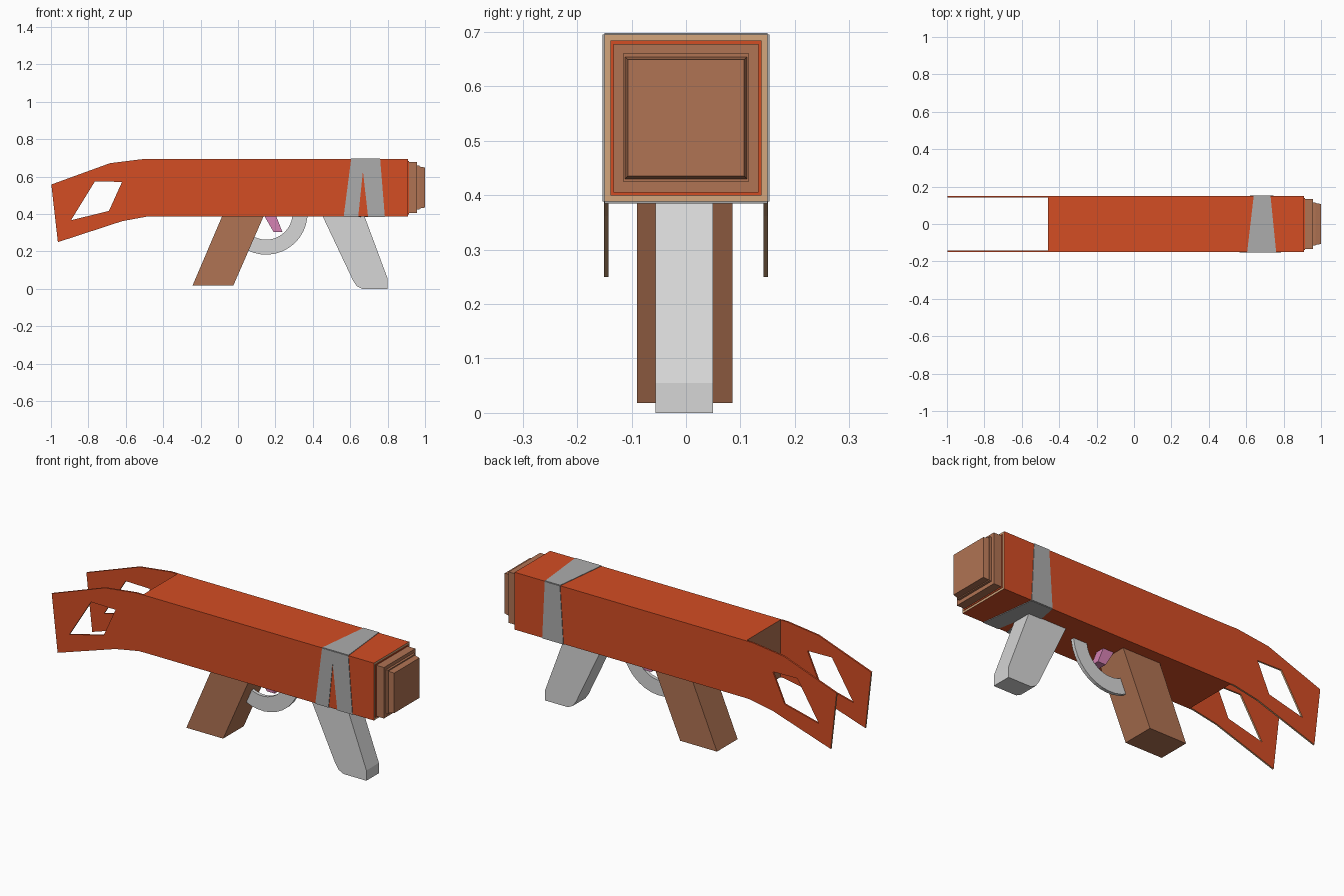
import bpy, bmesh, math
from mathutils import Vector

if "Cube" in bpy.data.objects:
    bpy.data.objects.remove(bpy.data.objects["Cube"])


def mat(name, r, g, b):
    m = bpy.data.materials.new(name)
    lin = [((c / 255 + 0.055) / 1.055) ** 2.4 for c in (r, g, b)]
    m.diffuse_color = (*lin, 1)
    m.use_nodes = True
    m.node_tree.nodes["Principled BSDF"].inputs["Base Color"].default_value = m.diffuse_color
    return m


ORANGE = mat("burnt orange", 212, 77, 36)
BROWN = mat("wood brown", 176, 115, 83)
TAN = mat("light tan", 212, 166, 124)
PALE = mat("pale grey", 214, 214, 214)
GREY = mat("tape grey", 172, 172, 172)
PINK = mat("trigger pink", 214, 130, 180)


def finish(name, bm, mats, rule=None):
    bmesh.ops.recalc_face_normals(bm, faces=bm.faces)
    bm.normal_update()
    if rule:
        for f in bm.faces:
            f.material_index = rule(f)
    me = bpy.data.meshes.new(name)
    bm.to_mesh(me)
    bm.free()
    for m in mats:
        me.materials.append(m)
    ob = bpy.data.objects.new(name, me)
    bpy.context.collection.objects.link(ob)
    return ob


def plate(name, loops, to3d, depth, mats, rule=None):
    """Extrude a 2D outline (first loop) with optional holes (other loops)."""
    bm = bmesh.new()
    edges = []
    for loop in loops:
        vs = [bm.verts.new(to3d(*p)) for p in loop]
        edges += [bm.edges.new((vs[i - 1], vs[i])) for i in range(len(vs))]
    if len(loops) == 1:
        bm.faces.new(vs)
    else:
        bmesh.ops.triangle_fill(bm, edges=edges, use_beauty=True)
    ext = bmesh.ops.extrude_face_region(bm, geom=bm.faces[:])
    moved = [v for v in ext["geom"] if isinstance(v, bmesh.types.BMVert)]
    bmesh.ops.translate(bm, verts=moved, vec=Vector(depth))
    return finish(name, bm, mats, rule)


def side_prism(name, pts, y0, y1, m):
    return plate(name, [pts], lambda x, z: (x, y0, z), (0, y1 - y0, 0), [m])


def box(name, x0, x1, hy, z0, z1, mats, rule=None, taper=0.0):
    """Box along x, narrowed by taper at its x1 end."""
    bm = bmesh.new()
    bmesh.ops.create_cube(bm, size=1)
    zc = (z0 + z1) / 2
    for v in bm.verts:
        t = taper if v.co.x > 0 else 0
        s = lambda c: 1 if c > 0 else -1
        v.co = (x1 if v.co.x > 0 else x0, s(v.co.y) * (hy - t),
                zc + s(v.co.z) * ((z1 - z0) / 2 - t))
    return finish(name, bm, mats, rule)


# Main body: orange shell, tan front rim, brown rear wall
BOT, TOP, HY = 0.388, 0.695, 0.15
box("body", -0.46, 0.91, HY, BOT, TOP, [ORANGE, TAN, BROWN],
    lambda f: 1 if f.normal.x > 0.9 else 2 if f.normal.x < -0.9 else 0)

# Stepped front block
box("front_seam", 0.905, 0.913, 0.139, 0.399, 0.684, [ORANGE])
box("front_step_outer", 0.905, 0.958, 0.133, 0.405, 0.678, [BROWN])
box("front_step_middle", 0.95, 0.97, 0.116, 0.425, 0.66, [BROWN])
front = box("front_step_inner", 0.97, 1.0, 0.112, 0.43, 0.654, [BROWN], taper=0.005)

# Side stock plates with a slanted window
outline = [(-0.46, TOP), (-0.5, TOP), (-0.685, 0.672), (-0.80, 0.63), (-0.998, 0.558),
           (-0.963, 0.25), (-0.62, 0.362), (-0.48, BOT), (-0.46, BOT)]
window = [(-0.765, 0.575), (-0.62, 0.572), (-0.69, 0.417), (-0.893, 0.367)]
for side, name in ((-1, "stock_plate_front"), (1, "stock_plate_back")):
    plate(name, [outline, window], lambda x, z: (x, side * 0.142, z), (0, side * 0.009, 0),
          [ORANGE, TAN],
          lambda f: 1 if abs(f.normal.y) < 0.5 and f.normal.z < 0.3 else 0)

# Rear grip and front grip
side_prism("rear_grip", [(-0.08, 0.4), (0.142, 0.4), (-0.025, 0.018), (-0.243, 0.018)],
           -0.09, 0.085, BROWN)
side_prism("front_grip", [(0.447, 0.4), (0.672, 0.4), (0.80, 0.055), (0.80, 0.0),
                          (0.665, 0.0), (0.635, 0.015), (0.615, 0.045)],
           -0.056, 0.05, PALE)

# Trigger and its curved guard
side_prism("trigger", [(0.135, 0.4), (0.2, 0.4), (0.237, 0.305), (0.19, 0.305)],
           -0.027, 0.023, PINK)
angles = [math.radians(4 - 122 * i / 12) for i in range(13)]


def arc(r, seq):
    return [(0.15 + r * math.cos(a), 0.405 + r * math.sin(a)) for a in seq]


side_prism("trigger_guard", arc(0.222, angles) + arc(0.142, angles[::-1]),
           -0.01, 0.008, PALE)

# Wrapped grey stripe: one thin plate on each side of the body
T = 0.003
side_prism("stripe_front", [(0.605, TOP), (0.76, TOP), (0.785, BOT), (0.695, BOT),
                            (0.668, 0.63), (0.643, BOT), (0.565, BOT)], -HY - T, -HY, GREY)
side_prism("stripe_back", [(0.64, TOP), (0.73, TOP), (0.745, BOT), (0.62, BOT)],
           HY, HY + T, GREY)
plate("stripe_top", [[(0.605, -HY), (0.76, -HY), (0.73, HY), (0.64, HY)]],
      lambda x, y: (x, y, TOP), (0, 0, T), [GREY])
plate("stripe_bottom", [[(0.565, -HY), (0.643, -HY), (0.668, 0.0), (0.695, -HY),
                         (0.785, -HY), (0.745, HY), (0.62, HY)]],
      lambda x, y: (x, y, BOT - T), (0, 0, T), [GREY])
